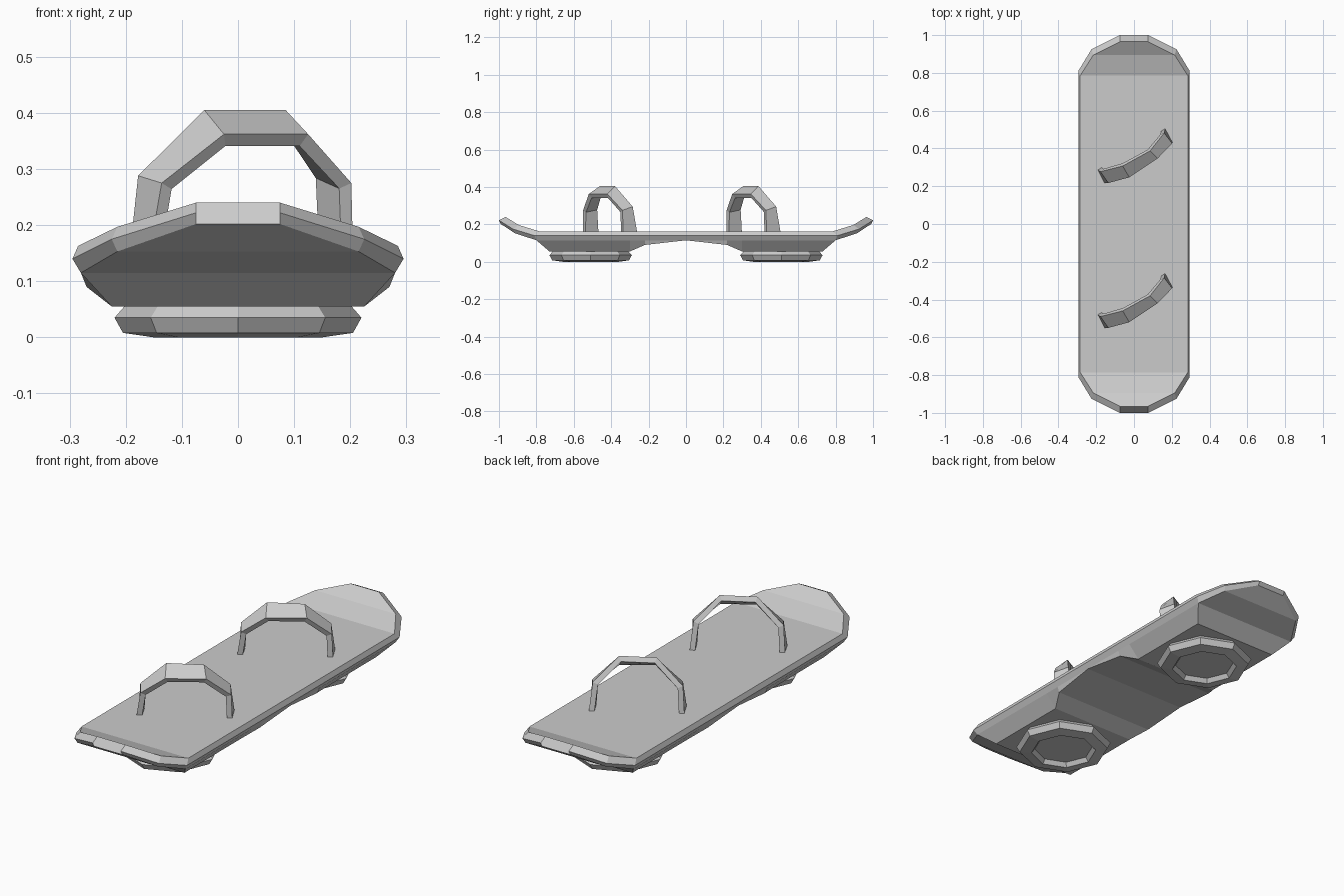
import bpy
import bmesh
from math import cos, sin, pi

cube = bpy.data.objects.get("Cube")
if cube:
    bpy.data.objects.remove(cube, do_unlink=True)

grey = bpy.data.materials.new("plain_grey")
grey.use_nodes = True
COLOUR = (0.6, 0.6, 0.6, 1)
grey.diffuse_color = COLOUR
grey.node_tree.nodes["Principled BSDF"].inputs["Base Color"].default_value = COLOUR


def make_object(name, bm):
    mesh = bpy.data.meshes.new(name)
    bm.to_mesh(mesh)
    bm.free()
    mesh.materials.append(grey)
    obj = bpy.data.objects.new(name, mesh)
    bpy.context.collection.objects.link(obj)
    return obj


def loft(bm, rings):
    """Skin closed rings of equal length and cap both ends."""
    rows = [[bm.verts.new(p) for p in ring] for ring in rings]
    n = len(rows[0])
    for a, b in zip(rows, rows[1:]):
        for i in range(n):
            j = (i + 1) % n
            bm.faces.new((a[i], a[j], b[j], b[i]))
    bm.faces.new(rows[0])
    bm.faces.new(rows[-1])
    bmesh.ops.remove_doubles(bm, verts=bm.verts[:], dist=0.0005)
    bmesh.ops.recalc_face_normals(bm, faces=bm.faces[:])


# Board: half sections from the centre to the tip.
# Each holds (x, y, z) of the deck edge, outer rim, lower rim and keel.
def body_section(y, keel_x, keel_z):
    return [(0.285, y, 0.163), (0.295, y, 0.14), (0.28, y, 0.115), (keel_x, y, keel_z)]


half = [
    body_section(0, 0.28, 0.115),
    body_section(0.22, 0.27, 0.09),
    body_section(0.3, 0.225, 0.055),
    body_section(0.73, 0.225, 0.055),
    [(0.285, 0.785, 0.163), (0.295, 0.81, 0.14)] + [(0.28, 0.8, 0.115)] * 2,
    [(0.215, 0.895, 0.197), (0.225, 0.925, 0.175)] + [(0.215, 0.915, 0.153)] * 2,
    [(0.075, 0.965, 0.24), (0.075, 1.0, 0.222)] + [(0.075, 0.99, 0.202)] * 2,
]


def full_ring(section, side):
    right = [(x, y * side, z) for x, y, z in section]
    return right + [(-x, y, z) for x, y, z in reversed(right)]


bm = bmesh.new()
loft(bm, [full_ring(s, -1) for s in reversed(half)] + [full_ring(s, 1) for s in half[1:]])
make_object("board", bm)

# Round eight-sided pads with a recessed underside
PAD_PROFILE = [(0.2, 0.058), (0.22, 0.035), (0.205, 0.008), (0.15, 0), (0.135, 0.02)]


def add_pad(name, y):
    bm = bmesh.new()
    loft(bm, [[(r * cos(k * pi / 4), y + r * sin(k * pi / 4), z) for k in range(8)]
              for r, z in PAD_PROFILE])
    make_object(name, bm)


# Slanted foot straps, given by their rear and front edges
REAR_EDGE = [(-0.193, -0.48, 0.15), (-0.178, -0.49, 0.288), (-0.06, -0.46, 0.405),
             (0.085, -0.38, 0.405), (0.16, -0.285, 0.295), (0.165, -0.26, 0.15)]
FRONT_EDGE = [(-0.158, -0.55, 0.15), (-0.136, -0.55, 0.275), (-0.025, -0.52, 0.362),
              (0.125, -0.42, 0.362), (0.202, -0.34, 0.275), (0.205, -0.335, 0.15)]


def add_strap(name, shift):
    bm = bmesh.new()
    rear, front = [[bm.verts.new((x, y + shift, z)) for x, y, z in edge]
                   for edge in (REAR_EDGE, FRONT_EDGE)]
    for i in range(len(rear) - 1):
        bm.faces.new((rear[i], front[i], front[i + 1], rear[i + 1]))
    strap = make_object(name, bm)
    solid = strap.modifiers.new("thickness", 'SOLIDIFY')
    solid.thickness = 0.024
    solid.offset = -1
    solid.use_even_offset = True


for label, pad_y, strap_shift in (("front", -0.51, 0), ("rear", 0.51, 0.767)):
    add_pad(label + "_pad", pad_y)
    add_strap(label + "_strap", strap_shift)
